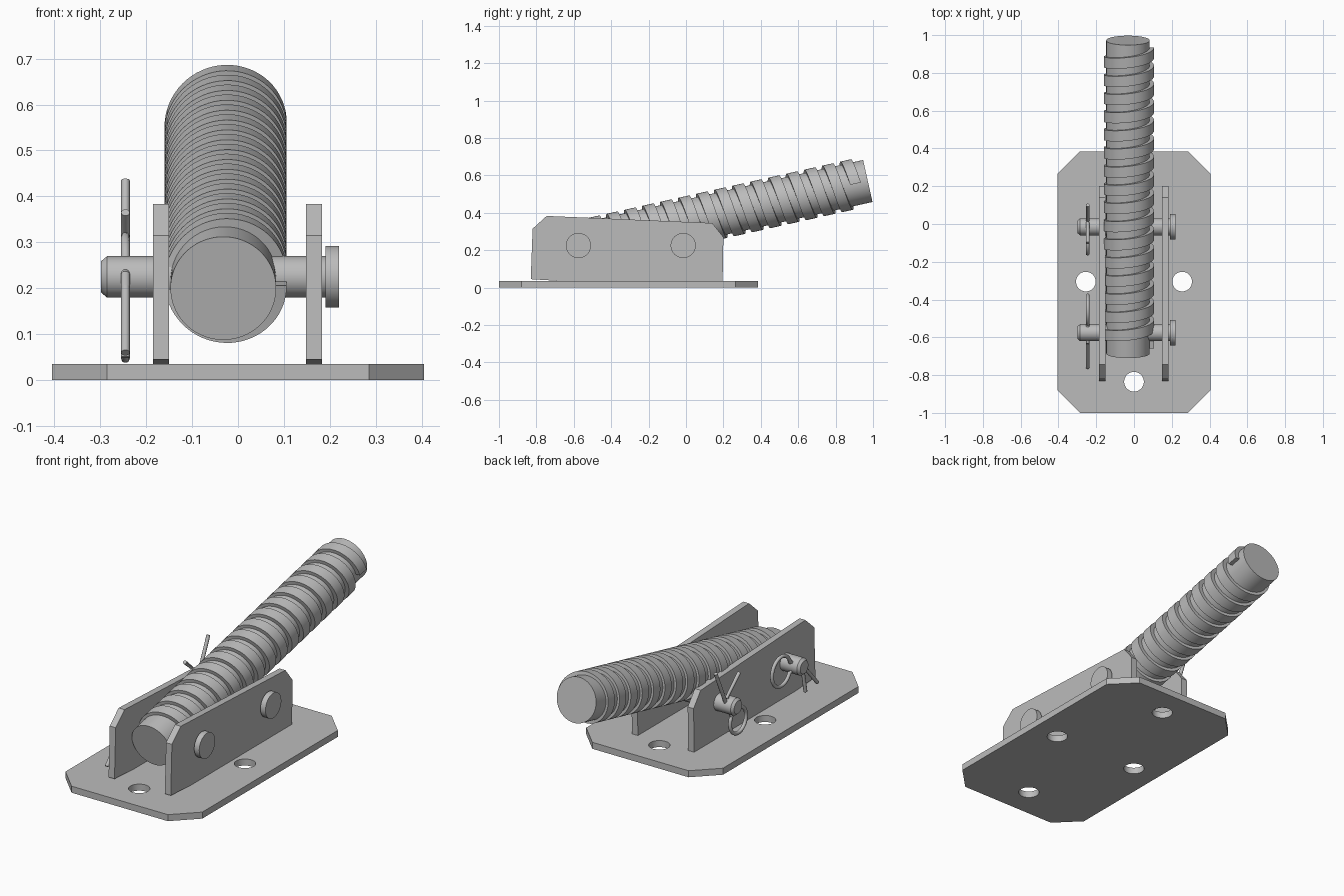
import bpy, bmesh, math
from mathutils import Matrix, Vector

if "Cube" in bpy.data.objects:
    bpy.data.objects.remove(bpy.data.objects["Cube"], do_unlink=True)

GREY = bpy.data.materials.new("steel_grey")
GREY.use_nodes = True
GREY.diffuse_color = (0.5, 0.5, 0.5, 1)
GREY.node_tree.nodes["Principled BSDF"].inputs["Base Color"].default_value = (0.5, 0.5, 0.5, 1)


def select_only(obj):
    bpy.ops.object.select_all(action='DESELECT')
    obj.select_set(True)
    bpy.context.view_layer.objects.active = obj


def finish(name, bm, matrix=Matrix(), smooth=False):
    bmesh.ops.recalc_face_normals(bm, faces=bm.faces)
    mesh = bpy.data.meshes.new(name)
    bm.to_mesh(mesh)
    bm.free()
    mesh.materials.append(GREY)
    obj = bpy.data.objects.new(name, mesh)
    bpy.context.collection.objects.link(obj)
    obj.matrix_world = matrix
    if smooth:
        select_only(obj)
        bpy.ops.object.shade_smooth_by_angle(angle=math.radians(35))
    return obj


def slab(name, outline, offset):
    """Extrude a flat outline of 3D points by an offset vector."""
    bm = bmesh.new()
    face = bm.faces.new([bm.verts.new(p) for p in outline])
    moved = bmesh.ops.extrude_face_region(bm, geom=[face])["geom"]
    bmesh.ops.translate(bm, vec=offset, verts=[v for v in moved if isinstance(v, bmesh.types.BMVert)])
    return finish(name, bm)


def skin(bm, rings):
    """Join consecutive closed rings of vertices and cap both ends."""
    for a, b in zip(rings, rings[1:]):
        for i in range(len(a)):
            j = (i + 1) % len(a)
            bm.faces.new((a[i], a[j], b[j], b[i]))
    bm.faces.new(rings[0])
    bm.faces.new(rings[-1])


def lathe(name, profile, matrix, sides=64):
    """Turn (position, radius) pairs around local z."""
    bm = bmesh.new()
    turn = [2 * math.pi * i / sides for i in range(sides)]
    skin(bm, [[bm.verts.new((r * math.cos(t), r * math.sin(t), z)) for t in turn]
              for z, r in profile])
    return finish(name, bm, matrix, True)


# Base plate with clipped corners and four bolt holes
W, CUT, BACK, FRONT, THICK = 0.405, 0.12, 0.385, -1.0, 0.035
half = [(W - CUT, FRONT), (W, FRONT + CUT), (W, BACK - CUT), (W - CUT, BACK)]
outline = half + [(-x, y) for x, y in reversed(half)]
base = slab("base_plate", [(x, y, 0) for x, y in outline], (0, 0, THICK))
for x, y in [(-0.255, -0.305), (0.255, -0.305), (0, -0.835), (0, 0.225)]:
    cutter = lathe("hole_cutter", [(-0.1, 0.052), (0.1, 0.052)], Matrix.Translation((x, y, 0)), 48)
    cutter.hide_render = True
    mod = base.modifiers.new("hole", 'BOOLEAN')
    mod.operation, mod.solver, mod.object = 'DIFFERENCE', 'EXACT', cutter
    select_only(base)
    bpy.ops.object.modifier_apply(modifier=mod.name)
    bpy.data.objects.remove(cutter, do_unlink=True)
select_only(base)
bpy.ops.object.shade_smooth_by_angle(angle=math.radians(30))

# Two upright side plates
cheek = [(-0.83, 0.045), (-0.82, 0.315), (-0.745, 0.383), (0.14, 0.345),
         (0.20, 0.27), (0.195, 0.005), (-0.65, 0.034)]
for name, x in (("right_side_plate", -0.185), ("left_side_plate", 0.148)):
    slab(name, [(x, y, z) for y, z in cheek], (0.035, 0, 0))

# Headed cross pins
PIN_Z = 0.225
for name, y in (("front_pin", -0.575), ("rear_pin", -0.015)):
    lathe(name, [(-0.298, 0.034), (-0.285, 0.045), (0.19, 0.045), (0.19, 0.067), (0.22, 0.067)],
          Matrix.Translation((0, y, PIN_Z)) @ Matrix.Rotation(math.pi / 2, 4, 'Y'))

# Tilted threaded rod
start, end = Vector((-0.032, -0.685, 0.2)), Vector((-0.032, 0.972, 0.57))
length = (end - start).length
tilt = math.atan2(end.z - start.z, end.y - start.y)
rod_matrix = Matrix.Translation(start) @ Matrix.Rotation(tilt - math.pi / 2, 4, 'X')
lathe("rod_core", [(0, 0.115), (length, 0.115)], rod_matrix, 96)

# Square helical ridge around the rod
PITCH, TURNS, STEPS, RIDGE = 0.0985, 16, 64, 0.029
bm = bmesh.new()
rings = []
for i in range(TURNS * STEPS + 1):
    t = 2 * math.pi * i / STEPS
    z = 0.055 + PITCH * i / STEPS
    section = [(0.108, -RIDGE), (0.133, -RIDGE), (0.133, RIDGE), (0.108, RIDGE)]
    rings.append([bm.verts.new((r * math.cos(t) + 0.005, r * math.sin(t), z + d)) for r, d in section])
skin(bm, rings)
finish("rod_thread", bm, rod_matrix, True)


# Split pins: a wire loop, two strands through the cross pin, two splayed legs
def split_pin(name, pin_y, loop_offset, radius, tips):
    pin, loop = Vector((pin_y, PIN_Z)), Vector(loop_offset)
    toward = -loop.normalized()
    side = Vector((-toward.y, toward.x)) * 0.01
    heading = math.atan2(toward.y, toward.x)
    gap, n = 0.35, 32
    arc = []
    for i in range(n + 1):
        a = heading + gap + (2 * math.pi - 2 * gap) * i / n
        arc.append(pin + loop + Vector((math.cos(a), math.sin(a))) * radius)
    exit_point = pin + toward * 0.05
    path = [pin + Vector(tips[0]), exit_point + side, *arc, exit_point - side, pin + Vector(tips[1])]
    curve = bpy.data.curves.new(name, 'CURVE')
    curve.dimensions = '3D'
    curve.bevel_depth, curve.bevel_resolution, curve.use_fill_caps = 0.0095, 3, True
    spline = curve.splines.new('POLY')
    spline.points.add(len(path) - 1)
    for point, (y, z) in zip(spline.points, path):
        point.co = (-0.245, y, z, 1)
    curve.materials.append(GREY)
    obj = bpy.data.objects.new(name, curve)
    bpy.context.collection.objects.link(obj)
    select_only(obj)
    bpy.ops.object.convert(target='MESH')
    bpy.ops.object.shade_smooth_by_angle(angle=math.radians(40))


split_pin("rear_split_pin", -0.015, (-0.075, -0.11), 0.068, [(-0.085, 0.14), (0.115, 0.21)])
split_pin("front_split_pin", -0.575, (0.12, 0.01), 0.078, [(-0.185, -0.165), (-0.085, -0.175)])
